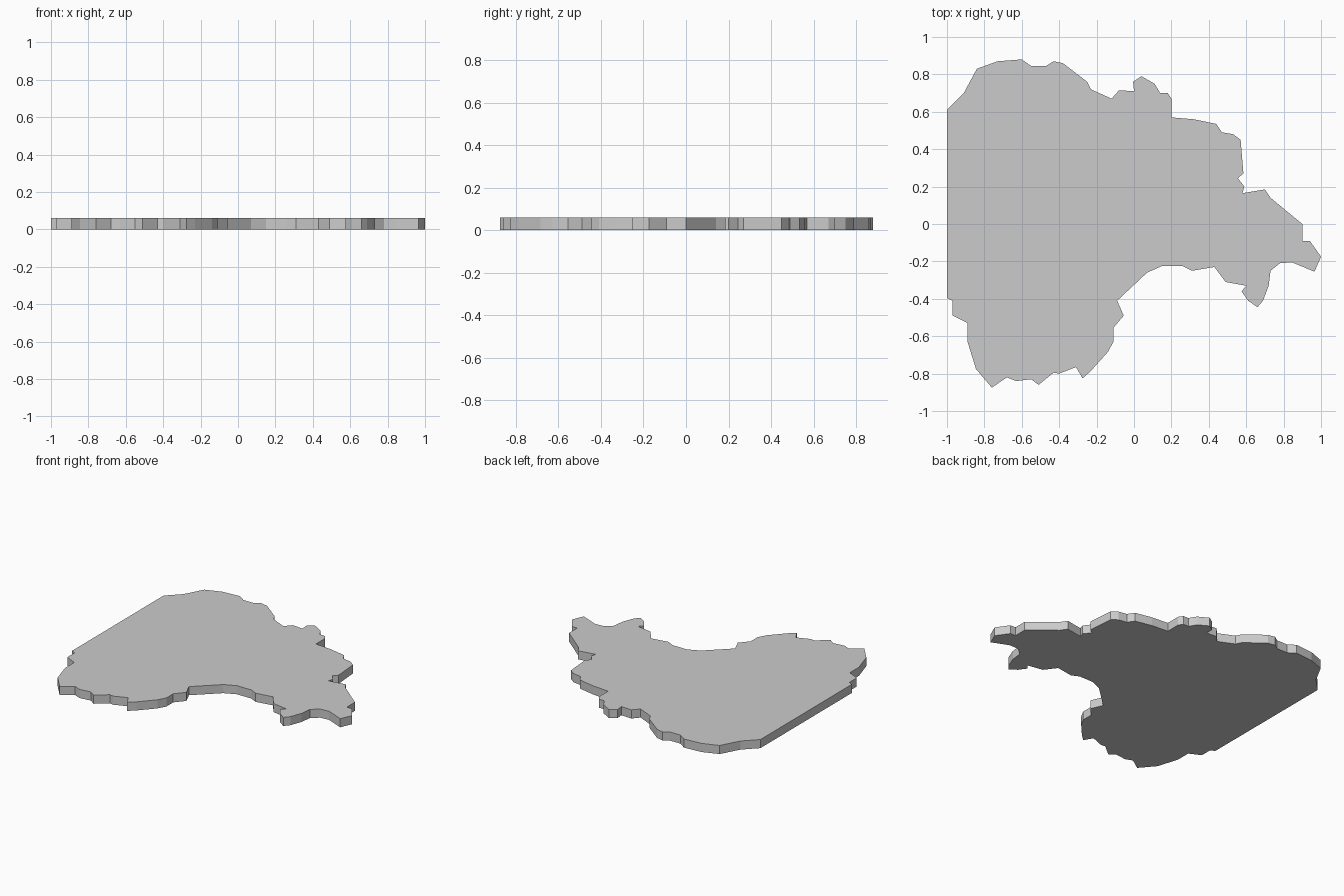
import bpy
import bmesh

THICKNESS = 0.06

# North edge of the slab, from the straight west side to the east tip
north_edge = [
    (-1, .61), (-.91, .70), (-.84, .83), (-.73, .87), (-.60, .88), (-.55, .845),
    (-.47, .845), (-.43, .87), (-.38, .86), (-.25, .76), (-.23, .72), (-.12, .67),
    (-.08, .715), (0, .71), (-.005, .76), (.04, .79), (.11, .75), (.14, .70),
    (.18, .70), (.20, .67), (.20, .57), (.32, .56), (.44, .535), (.47, .49),
    (.53, .48), (.57, .45), (.585, .27), (.555, .245), (.59, .20), (.58, .165),
    (.70, .185), (.73, .14), (.90, 0), (.90, -.09), (.94, -.09), (1, -.175),
]

# South edge, from the east tip back to the west side
south_edge = [
    (.965, -.255), (.845, -.205), (.78, -.21), (.73, -.25), (.72, -.33),
    (.69, -.41), (.66, -.445), (.61, -.41), (.575, -.36), (.60, -.33),
    (.49, -.31), (.43, -.23), (.31, -.25), (.26, -.225), (.15, -.225),
    (.07, -.26), (-.09, -.41), (-.055, -.49), (-.11, -.555), (-.11, -.63),
    (-.14, -.685), (-.23, -.785), (-.275, -.825), (-.31, -.765), (-.40, -.80),
    (-.43, -.795), (-.51, -.86), (-.55, -.83), (-.63, -.84), (-.68, -.82),
    (-.76, -.875), (-.845, -.775), (-.89, -.63), (-.89, -.53), (-.97, -.49),
    (-.97, -.41), (-1, -.395),
]

# Flat slab: one outline face extruded upward
bm = bmesh.new()
base = bm.faces.new([bm.verts.new((x, y, 0)) for x, y in north_edge + south_edge])
extruded = bmesh.ops.extrude_face_region(bm, geom=[base], use_keep_orig=True)
top_verts = [g for g in extruded["geom"] if isinstance(g, bmesh.types.BMVert)]
bmesh.ops.translate(bm, verts=top_verts, vec=(0, 0, THICKNESS))
bmesh.ops.recalc_face_normals(bm, faces=bm.faces)

mesh = bpy.data.meshes.new("region_slab")
bm.to_mesh(mesh)
bm.free()
slab = bpy.data.objects.new("region_slab", mesh)
bpy.context.collection.objects.link(slab)
